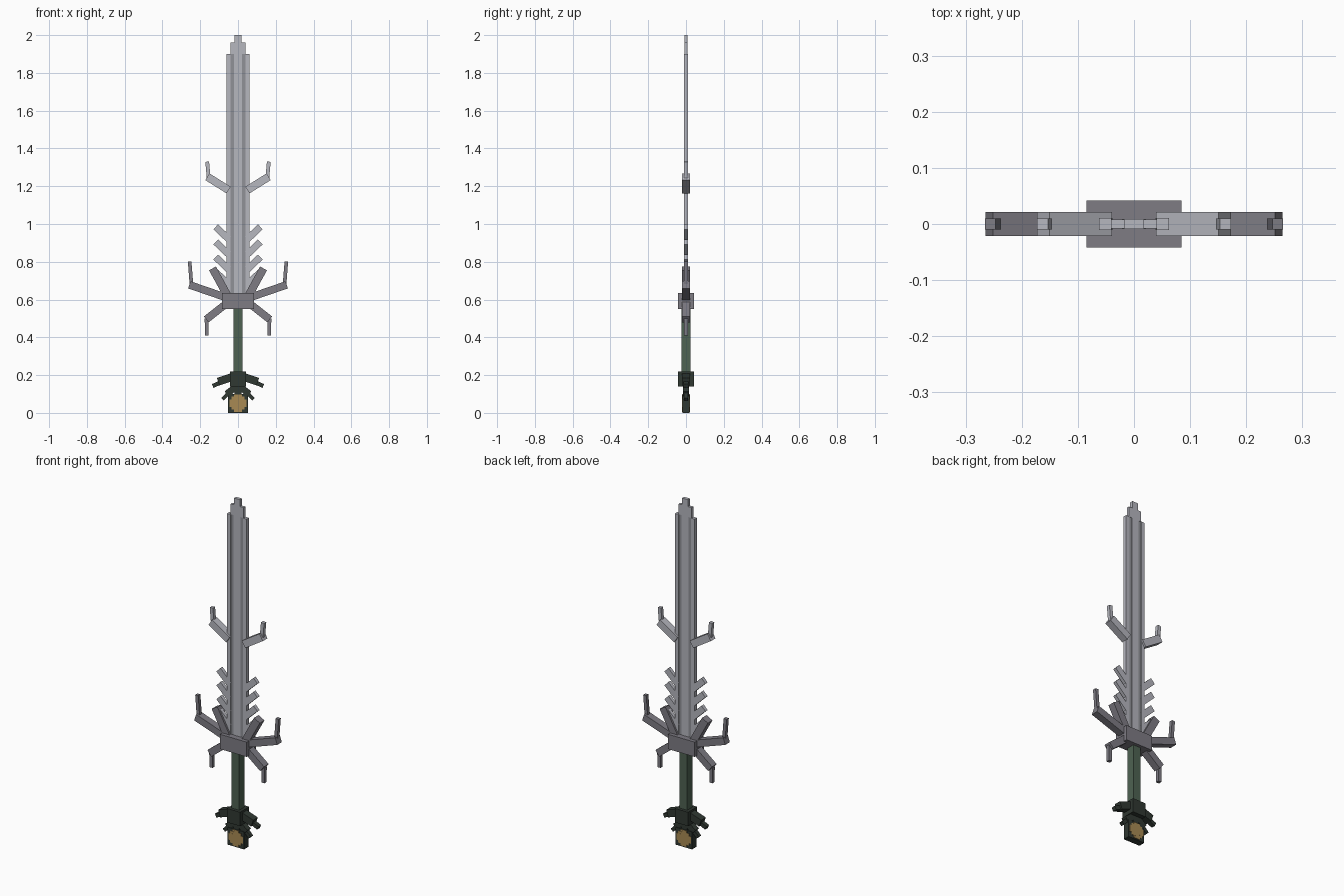
import bpy
from math import atan2, hypot
from mathutils import Matrix, Vector

if "Cube" in bpy.data.objects:
    bpy.data.objects.remove(bpy.data.objects["Cube"])


def material(name, rgb):
    """Flat material from 0-255 display values."""
    lin = [((c / 255 + 0.055) / 1.055) ** 2.4 for c in rgb] + [1]
    m = bpy.data.materials.new(name)
    m.use_nodes = True
    m.diffuse_color = lin
    bsdf = next(n for n in m.node_tree.nodes if n.type == "BSDF_PRINCIPLED")
    bsdf.inputs["Base Color"].default_value = lin
    return m


steel = material("pale steel", (182, 183, 191))
groove = material("groove steel", (144, 145, 151))
iron = material("dark iron", (126, 124, 132))
leather = material("green leather", (78, 98, 82))
black = material("blackened metal", (48, 56, 50))
gold = material("gold", (168, 138, 84))


def transformed_cube(name, matrix, mat):
    bpy.ops.mesh.primitive_cube_add(size=1)
    ob = bpy.context.object
    ob.name = name
    ob.data.transform(matrix)
    ob.data.materials.append(mat)
    return ob


def box(name, x0, x1, z0, z1, half_y, mat, y=0):
    """Upright box between two x and two z limits."""
    scale = Matrix.Diagonal((x1 - x0, 2 * half_y, z1 - z0, 1))
    centre = Matrix.Translation(((x0 + x1) / 2, y, (z0 + z1) / 2))
    return transformed_cube(name, centre @ scale, mat)


def bars(name, start, end, thick, half_y, mat):
    """Mirrored pair of slanted bars running from start to end in the xz plane."""
    for label, s in (("left", 1), ("right", -1)):
        dx, dz = s * (end[0] - start[0]), end[1] - start[1]
        mid = Vector((s * (start[0] + end[0]) / 2, 0, (start[1] + end[1]) / 2))
        turn = Matrix.Rotation(-atan2(dz, dx), 4, "Y")
        scale = Matrix.Diagonal((hypot(dx, dz), 2 * half_y, thick, 1))
        transformed_cube(label + "_" + name, Matrix.Translation(mid) @ turn @ scale, mat)


# Blade: raised ridge and edges with sunken grooves between, and a stepped tip
box("blade_ridge", -0.021, 0.021, 0.6, 1.93, 0.009, steel)
box("blade_groove", -0.041, 0.041, 0.6, 1.9, 0.007, groove)
for label, s in (("left", 1), ("right", -1)):
    lo, hi = sorted((s * 0.04, s * 0.062))
    box(label + "_blade_edge", lo, hi, 0.6, 1.9, 0.0105, steel)
box("blade_tip_base", -0.041, 0.041, 1.9, 1.96, 0.008, steel)
box("blade_tip", -0.018, 0.018, 1.93, 2.0, 0.009, steel)

# Blade hooks and teeth
bars("blade_hook_arm", (0.05, 1.18), (0.162, 1.25), 0.042, 0.021, steel)
bars("blade_hook_tip", (0.155, 1.24), (0.163, 1.33), 0.02, 0.01, steel)
for i in range(4):
    z = 0.68 + 0.08 * i
    bars(f"blade_tooth_{i + 1}", (0.05, z), (0.118, z + 0.065), 0.036, 0.01, steel)

# Guard with its horns
box("guard", -0.085, 0.085, 0.55, 0.635, 0.042, iron)
bars("guard_side_arm", (0.06, 0.61), (0.258, 0.678), 0.04, 0.021, iron)
bars("guard_side_tip", (0.246, 0.675), (0.256, 0.802), 0.019, 0.01, iron)
bars("guard_upper_horn", (0.05, 0.61), (0.135, 0.765), 0.042, 0.021, iron)
bars("guard_lower_arm", (0.06, 0.58), (0.168, 0.495), 0.04, 0.021, iron)
bars("guard_lower_tip", (0.167, 0.5), (0.165, 0.41), 0.019, 0.01, iron)

# Grip
box("grip", -0.024, 0.024, 0.2, 0.56, 0.024, leather)

# Pommel with downward spikes
box("pommel_cap", -0.042, 0.042, 0.14, 0.22, 0.042, black)
box("pommel_neck", -0.018, 0.018, 0.09, 0.15, 0.016, black)
box("pommel_block", -0.052, 0.052, 0, 0.1, 0.019, black)
bars("pommel_upper_spike", (0.03, 0.19), (0.105, 0.165), 0.042, 0.021, black)
bars("pommel_upper_spike_tip", (0.085, 0.165), (0.134, 0.142), 0.022, 0.012, black)
bars("pommel_lower_spike", (0.015, 0.135), (0.06, 0.1), 0.035, 0.016, black)
bars("pommel_lower_spike_tip", (0.05, 0.105), (0.082, 0.072), 0.02, 0.011, black)

# Stepped round medallion on both pommel faces
for side, y in (("front", -0.02), ("back", 0.02)):
    for i, (w, h) in enumerate(((0.02, 0.046), (0.034, 0.034), (0.046, 0.02))):
        plate = 0.002 + 0.0002 * i
        box(f"{side}_medallion_{i + 1}", -w, w, 0.052 - h, 0.052 + h, plate, gold, y)
